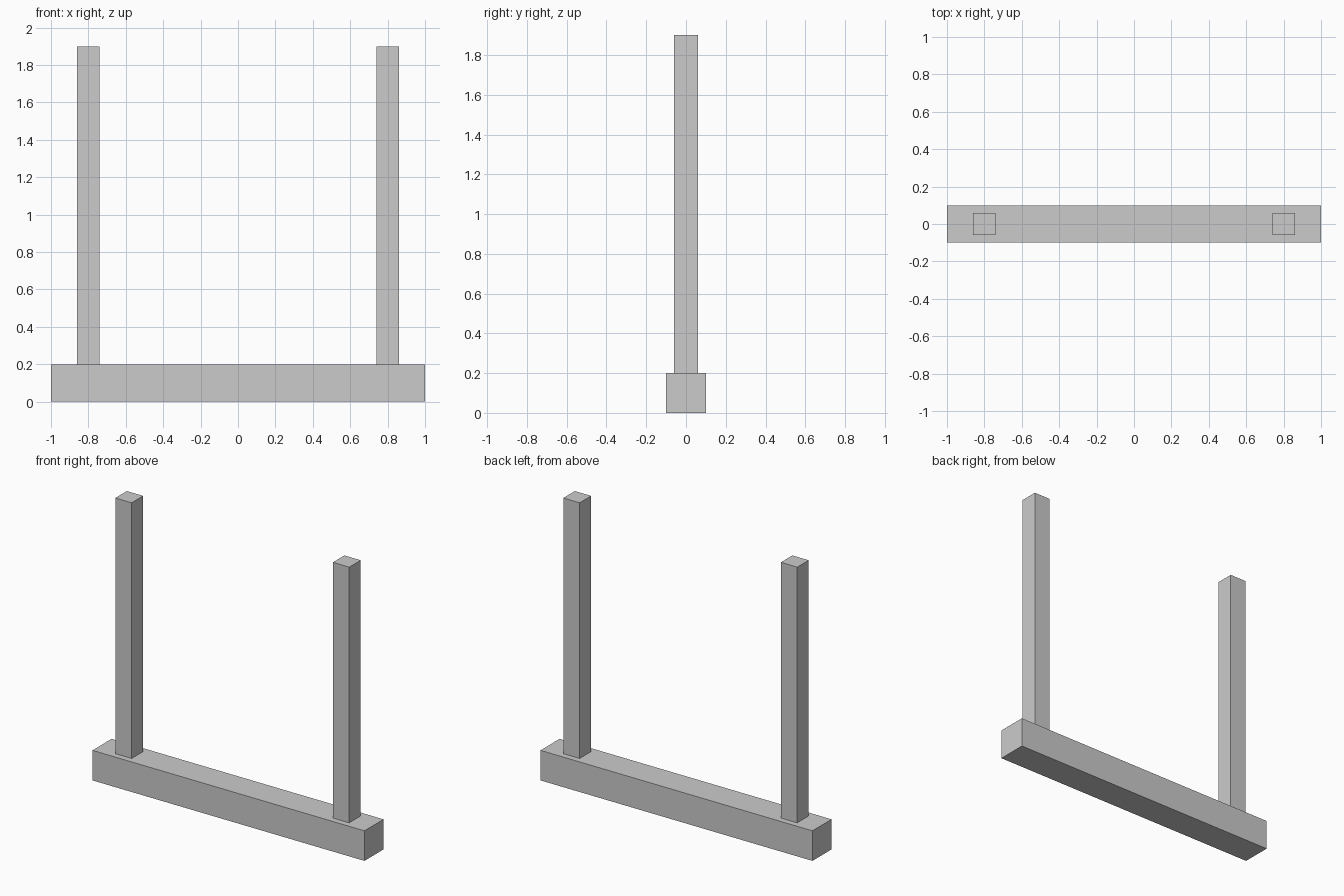
import bpy

if "Cube" in bpy.data.objects:
    bpy.data.objects.remove(bpy.data.objects["Cube"])


def box(name, center, size):
    bpy.ops.mesh.primitive_cube_add(size=1, location=center)
    obj = bpy.context.object
    obj.name = name
    obj.scale = size
    bpy.ops.object.transform_apply(location=False, rotation=False, scale=True)
    return obj


# Base beam
box("base_beam", (0, 0, 0.1), (2.0, 0.2, 0.2))

# Upright posts standing on the beam
for side, x in (("left", -0.8), ("right", 0.8)):
    box(side + "_post", (x, 0, 1.05), (0.12, 0.12, 1.7))
